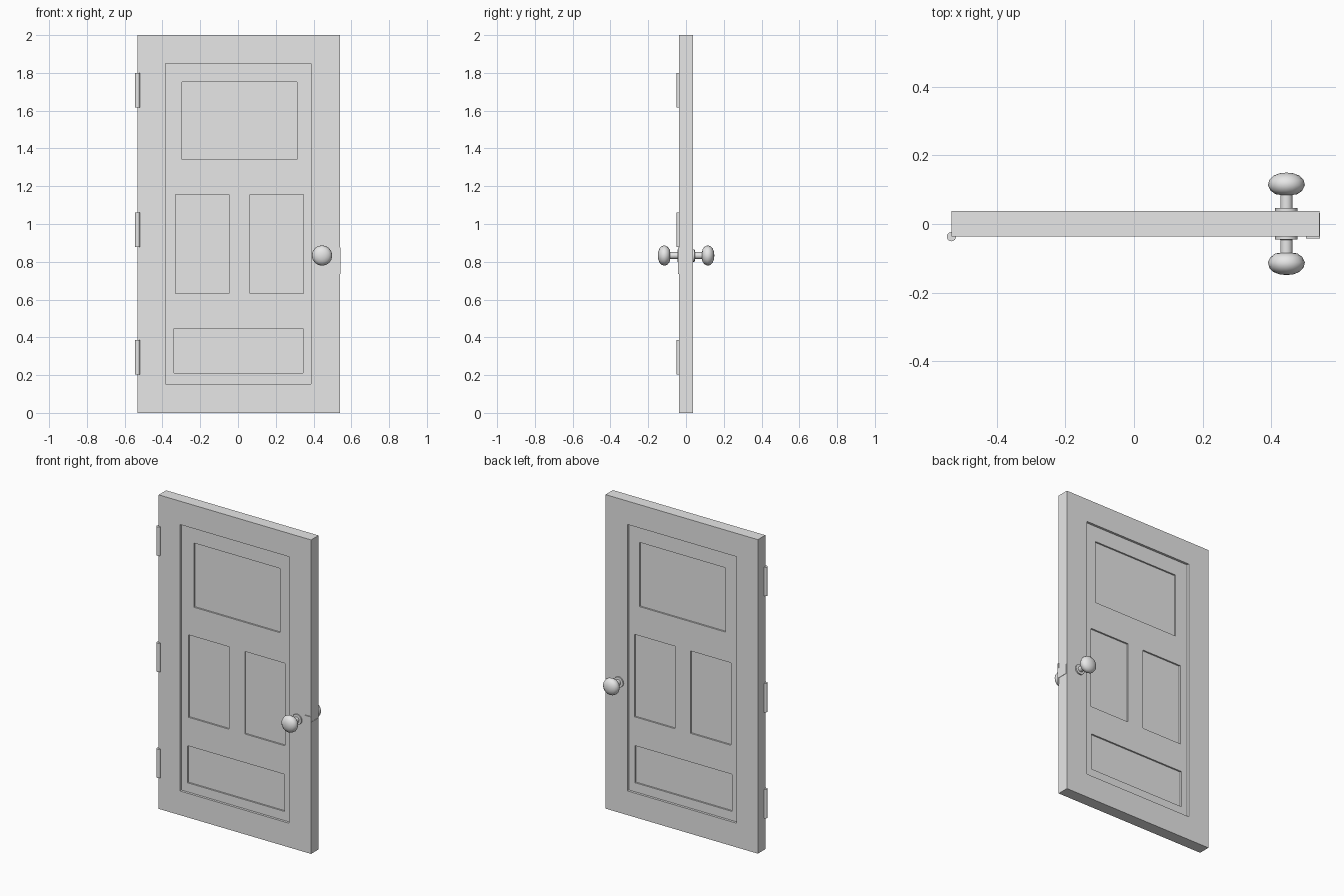
import bpy, bmesh, math
from mathutils import Matrix, Vector

cube = bpy.data.objects.get("Cube")
if cube:
    bpy.data.objects.remove(cube, do_unlink=True)

GREY = (0.8, 0.8, 0.8, 1)
mat = bpy.data.materials.new("plain grey")
mat.use_nodes = True
mat.diffuse_color = GREY
mat.node_tree.nodes["Principled BSDF"].inputs["Base Color"].default_value = GREY


def finish(name, bm):
    bmesh.ops.recalc_face_normals(bm, faces=bm.faces)
    me = bpy.data.meshes.new(name)
    bm.to_mesh(me)
    bm.free()
    me.materials.append(mat)
    ob = bpy.data.objects.new(name, me)
    bpy.context.collection.objects.link(ob)
    return ob


def add_box(bm, x, y, z):
    lo, hi = Vector((x[0], y[0], z[0])), Vector((x[1], y[1], z[1]))
    m = Matrix.Translation((lo + hi) / 2) @ Matrix.Diagonal((*(hi - lo), 1))
    bmesh.ops.create_cube(bm, size=1, matrix=m)


def box(name, *ranges):
    bm = bmesh.new()
    add_box(bm, *ranges)
    return finish(name, bm)


def select(ob):
    bpy.ops.object.select_all(action='DESELECT')
    ob.select_set(True)
    bpy.context.view_layer.objects.active = ob


def cut(target, cutter):
    mod = target.modifiers.new("cut", 'BOOLEAN')
    mod.operation = 'DIFFERENCE'
    mod.solver = 'EXACT'
    mod.object = cutter
    select(target)
    bpy.ops.object.modifier_apply(modifier=mod.name)
    bpy.data.objects.remove(cutter, do_unlink=True)


# Door slab, with a framed recess and four sunken panels on both faces
FRONT, BACK = -0.037, 0.038
RECESS, PANEL = 0.015, 0.025
door = box("door", (-0.533, 0.541), (FRONT, BACK), (0, 2))
panels = [((-0.296, 0.312), (1.342, 1.751)),
          ((-0.332, -0.048), (0.631, 1.156)),
          ((0.063, 0.347), (0.631, 1.156)),
          ((-0.34, 0.343), (0.212, 0.448))]
for depth, areas in ((RECESS, [((-0.384, 0.387), (0.154, 1.851))]),
                     (PANEL, panels)):
    bm = bmesh.new()
    for x, z in areas:
        add_box(bm, x, (FRONT - 0.1, FRONT + depth), z)
        add_box(bm, x, (BACK - depth, BACK + 0.1), z)
    cut(door, finish("cutter", bm))

# Hinge barrels
for name, z in (("lower", 0.294), ("middle", 0.969), ("upper", 1.709)):
    bm = bmesh.new()
    bmesh.ops.create_cone(bm, cap_ends=True, segments=16, radius1=0.0135,
                          radius2=0.0135, depth=0.183,
                          matrix=Matrix.Translation((-0.533, FRONT, z)))
    hinge = finish(name + "_hinge", bm)
    select(hinge)
    bpy.ops.object.shade_smooth_by_angle()

# Latch plate on the front and its tongue on the edge
box("latch_plate", (0.502, 0.543), (-0.043, FRONT + 0.002), (0.735, 0.875))
box("latch_tongue", (0.535, 0.543), (-0.043, 0.032), (0.775, 0.84))

# Knobs: radius and distance from the door face, turned around the spindle
profile = [(0, -0.01), (0.033, -0.01), (0.033, 0.008), (0.018, 0.009),
           (0.018, 0.047), (0.032, 0.049), (0.046, 0.059), (0.054, 0.075),
           (0.05, 0.091), (0.038, 0.103), (0.02, 0.11), (0, 0.112)]
for name, face, side in (("front_knob", FRONT, -1), ("back_knob", BACK, 1)):
    bm = bmesh.new()
    verts = [bm.verts.new((0.445 + r, face + side * d, 0.833))
             for r, d in profile]
    edges = [bm.edges.new(pair) for pair in zip(verts, verts[1:])]
    bmesh.ops.spin(bm, geom=verts + edges, cent=(0.445, 0, 0.833),
                   axis=(0, 1, 0), angle=math.tau, steps=16)
    bmesh.ops.remove_doubles(bm, verts=bm.verts, dist=0.0005)
    knob = finish(name, bm)
    select(knob)
    bpy.ops.object.shade_smooth_by_angle(angle=math.radians(40))
